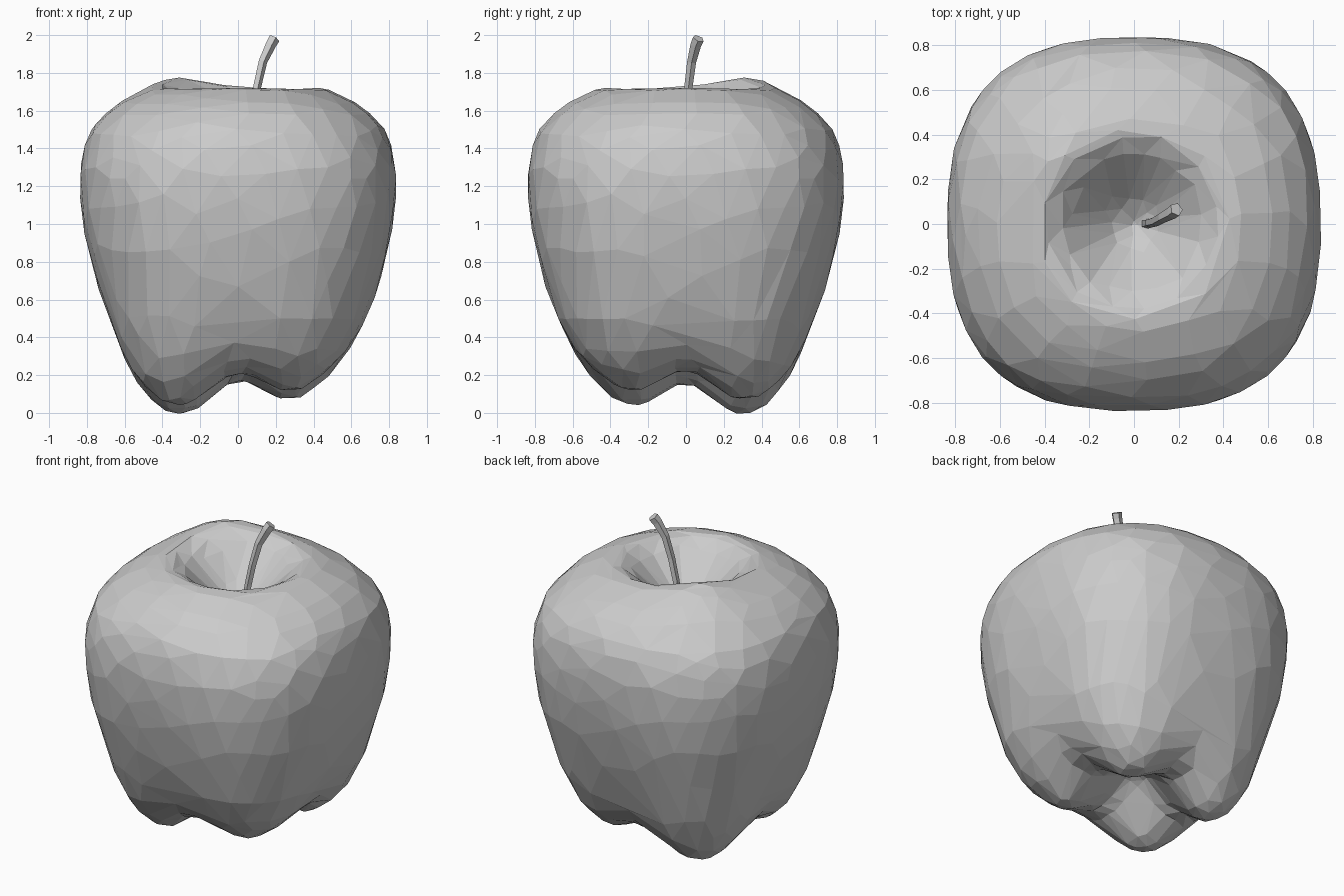
import bpy, bmesh, math
from mathutils import Vector

if "Cube" in bpy.data.objects:
    bpy.data.objects.remove(bpy.data.objects["Cube"])

grey = bpy.data.materials.new("plain grey")
grey.diffuse_color = (0.6, 0.6, 0.6, 1)
grey.use_nodes = True
grey.node_tree.nodes["Principled BSDF"].inputs["Base Color"].default_value = grey.diffuse_color


def make_object(name, bm):
    bmesh.ops.recalc_face_normals(bm, faces=bm.faces)
    mesh = bpy.data.meshes.new(name)
    bm.to_mesh(mesh)
    bm.free()
    mesh.materials.append(grey)
    obj = bpy.data.objects.new(name, mesh)
    bpy.context.collection.objects.link(obj)
    return obj


def skin(bm, rings):
    """Bridge a list of equal rings of points and close both ends."""
    rows = [[bm.verts.new(p) for p in ring] for ring in rings]
    n = len(rows[0])
    for a, b in zip(rows, rows[1:]):
        for i in range(n):
            j = (i + 1) % n
            bm.faces.new((a[i], a[j], b[j], b[i]))
    bm.faces.new(rows[0])
    bm.faces.new(rows[-1])


def spline(pts, t):
    """Catmull-Rom value at t (0..len-1)."""
    i = min(int(t), len(pts) - 2)
    f = t - i
    p0, p1, p2, p3 = (pts[max(0, min(len(pts) - 1, i + k))] for k in (-1, 0, 1, 2))
    return [0.5 * (2 * b + (c - a) * f + (2 * a - 5 * b + 4 * c - d) * f * f
                   + (3 * b - a - 3 * c + d) * f ** 3)
            for a, b, c, d in zip(p0, p1, p2, p3)]


# Apple body: radius and height along the axes, then along the diagonals
profile = [
    (0.01, 0.33, 0.01, 0.33), (0.09, 0.30, 0.10, 0.29), (0.20, 0.23, 0.22, 0.18),
    (0.30, 0.19, 0.33, 0.085), (0.41, 0.195, 0.43, 0.06), (0.51, 0.24, 0.54, 0.115),
    (0.60, 0.34, 0.655, 0.25), (0.67, 0.48, 0.75, 0.46), (0.735, 0.65, 0.805, 0.65),
    (0.785, 0.83, 0.86, 0.83), (0.82, 1.00, 0.89, 1.00), (0.835, 1.16, 0.905, 1.16),
    (0.83, 1.32, 0.895, 1.32), (0.785, 1.48, 0.84, 1.47), (0.68, 1.60, 0.72, 1.59),
    (0.55, 1.68, 0.58, 1.67), (0.42, 1.72, 0.43, 1.715), (0.32, 1.67, 0.32, 1.67),
    (0.21, 1.57, 0.21, 1.57), (0.10, 1.47, 0.10, 1.47), (0.01, 1.42, 0.01, 1.42),
]
SEGS = 72
rings = []
for s in range(3 * (len(profile) - 1) + 1):
    ra, za, rd, zd = spline(profile, s / 3)
    ring = []
    for k in range(SEGS):
        a = 2 * math.pi * (k + s / 2) / SEGS
        w = math.sin(2 * a) ** 2
        r, z = ra + (rd - ra) * w, za + (zd - za) * w
        x, y = r * math.cos(a), r * math.sin(a)
        # uneven lobes below, one raised shoulder above
        low = max(0, 1 - max(0, z - 0.1) / 0.4)
        dz = low * (0.13 * x - 0.08 * y)
        if z > 1.2:
            dz += 0.058 * min(1, (z - 1.2) / 0.4) * math.exp(-((x + 0.33) ** 2 + (y - 0.33) ** 2) / 0.06)
        ring.append((x, y, z + dz))
    rings.append(ring)
bm = bmesh.new()
skin(bm, rings)
body = make_object("apple_body", bm)
# Irregular low-poly facets
dec = body.modifiers.new("facets", 'DECIMATE')
dec.ratio = 0.1

# Stem: curved five-sided stick, thicker at the slanted tip
path = [(0.05, 0.0, 1.38, 0.024), (0.07, 0.005, 1.58, 0.022), (0.098, 0.012, 1.72, 0.023),
        (0.13, 0.03, 1.86, 0.025), (0.172, 0.052, 1.95, 0.03), (0.19, 0.066, 1.982, 0.032)]
rings = []
for i, (x, y, z, r) in enumerate(path):
    a, b = path[max(0, i - 1)], path[min(len(path) - 1, i + 1)]
    turn = Vector((0, 0, 1)).rotation_difference(Vector(b[:3]) - Vector(a[:3]))
    rings.append([Vector((x, y, z)) + turn @ Vector((r * math.cos(t), r * math.sin(t), 0))
                  for t in (2 * math.pi * k / 5 for k in range(5))])
bm = bmesh.new()
skin(bm, rings)
make_object("stem", bm)
